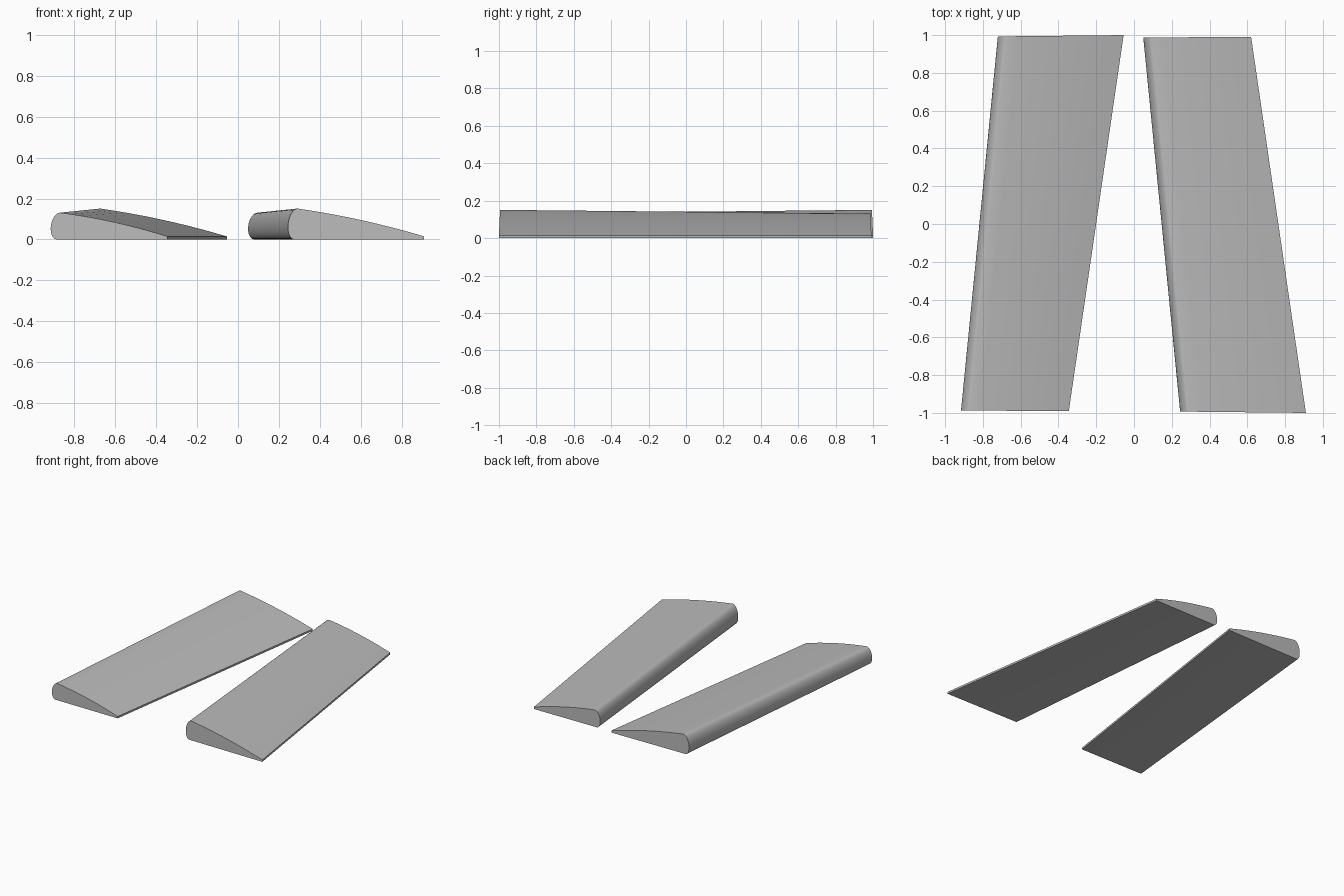
import bpy, bmesh, math

if "Cube" in bpy.data.objects:
    bpy.data.objects.remove(bpy.data.objects["Cube"])

grey = bpy.data.materials.new("light_grey")
grey.diffuse_color = (0.5, 0.5, 0.5, 1)
grey.use_nodes = True
grey.node_tree.nodes["Principled BSDF"].inputs["Base Color"].default_value = grey.diffuse_color


def section(nose_x, tail_x, height, nose_y, tail_y):
    """Wing section: flat underside, round nose, gently bowed top, thin blunt tail."""
    nose, edge = 0.046, 0.015
    top_x = nose_x + nose
    # round nose, from the underside up to the top ridge
    pts = []
    for i in range(17):
        a = math.radians(-90 + 180 * i / 16)
        lean = 0.008 * math.sin(a) - 0.008
        pts.append((top_x + lean - (nose - 0.008) * math.cos(a),
                    height * (0.5 + 0.5 * math.sin(a))))
    # bowed top surface
    for i in range(1, 11):
        t = i / 10
        pts.append((top_x + (tail_x - top_x) * t,
                    height + (edge - height) * t + 0.048 * t * (1 - t)))
    pts.append((tail_x, 0))
    chord = tail_x - nose_x
    return [(x, nose_y + (tail_y - nose_y) * (x - nose_x) / chord, z) for x, z in pts]


def wing_panel(name, shift=0.0, flip=1):
    small = section(-0.915, -0.345, 0.131, -0.987, -0.991)
    large = section(-0.72, -0.055, 0.151, 0.993, 1.0)
    bm = bmesh.new()
    a, b = [[bm.verts.new((x + shift, y * flip, z)) for x, y, z in s]
            for s in (small, large)]
    n = len(a)
    for i in range(n):
        j = (i + 1) % n
        bm.faces.new((a[i], a[j], b[j], b[i]))
    bm.faces.new(a)
    bm.faces.new(b)
    bmesh.ops.recalc_face_normals(bm, faces=bm.faces)
    mesh = bpy.data.meshes.new(name)
    bm.to_mesh(mesh)
    bm.free()
    mesh.materials.append(grey)
    obj = bpy.data.objects.new(name, mesh)
    bpy.context.collection.objects.link(obj)
    bpy.ops.object.select_all(action='DESELECT')
    obj.select_set(True)
    bpy.context.view_layer.objects.active = obj
    bpy.ops.object.shade_smooth_by_angle(angle=math.radians(30))


# Two tapered panels, the second mirrored front to back
wing_panel("left_wing_panel")
wing_panel("right_wing_panel", shift=0.965, flip=-1)
